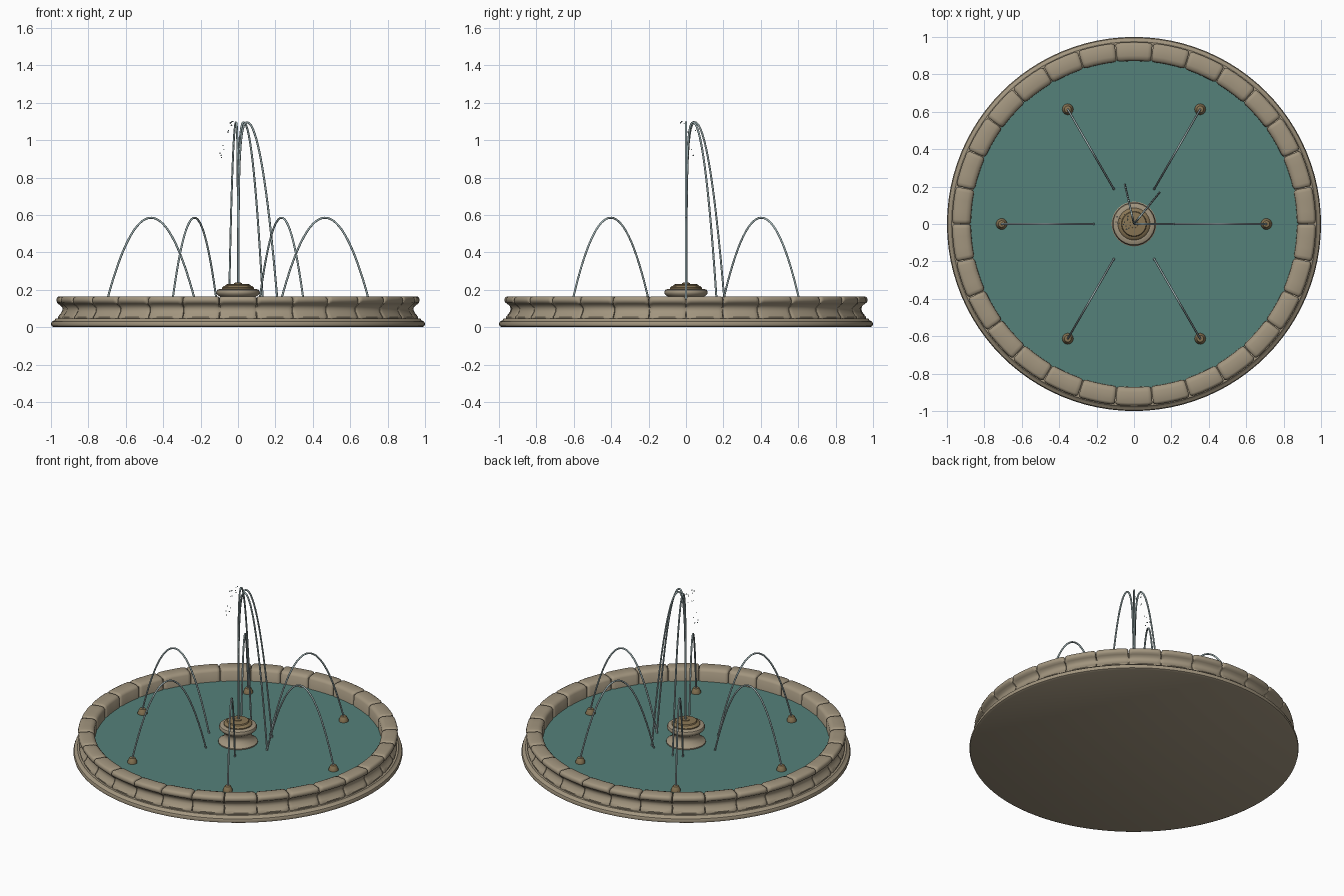
import bpy, bmesh, math, random
from mathutils import Vector

random.seed(4)
cube = bpy.data.objects.get("Cube")
if cube:
    bpy.data.objects.remove(cube, do_unlink=True)


def material(name, rgb, rough=0.7):
    m = bpy.data.materials.new(name)
    m.use_nodes = True
    m.diffuse_color = (*rgb, 1)
    bsdf = m.node_tree.nodes["Principled BSDF"]
    bsdf.inputs["Base Color"].default_value = (*rgb, 1)
    bsdf.inputs["Roughness"].default_value = rough
    return m


STONE = material("stone", (0.36, 0.30, 0.21))
BRONZE = material("bronze", (0.25, 0.18, 0.09))
WATER = material("pool water", (0.09, 0.22, 0.195), 0.3)
JET = material("jet water", (0.36, 0.46, 0.47), 0.3)


def finish(name, bm, mat, angle=40):
    bmesh.ops.recalc_face_normals(bm, faces=bm.faces)
    me = bpy.data.meshes.new(name)
    bm.to_mesh(me)
    bm.free()
    me.materials.append(mat)
    ob = bpy.data.objects.new(name, me)
    bpy.context.scene.collection.objects.link(ob)
    bpy.ops.object.select_all(action="DESELECT")
    ob.select_set(True)
    bpy.context.view_layer.objects.active = ob
    bpy.ops.object.shade_smooth_by_angle(angle=math.radians(angle))
    return ob


def polar(r, a, z):
    return Vector((r * math.cos(a), r * math.sin(a), z))


def lathe(name, profile, mat, segs=32, centre=(0, 0, 0)):
    """Turn a bottom-to-top (radius, height) profile, capped at both ends."""
    bm = bmesh.new()
    c = Vector(centre)
    rings = [[bm.verts.new(c + polar(r, math.tau * i / segs, z)) for i in range(segs)]
             for r, z in profile]
    for lo, hi in zip(rings, rings[1:]):
        for i in range(segs):
            j = (i + 1) % segs
            bm.faces.new((lo[i], lo[j], hi[j], hi[i]))
    bm.faces.new(rings[0][::-1])
    bm.faces.new(rings[-1])
    return finish(name, bm, mat)


def tube(name, points, radius, mat):
    """Round tube through a list of points."""
    cu = bpy.data.curves.new(name, "CURVE")
    cu.dimensions = "3D"
    cu.bevel_depth = radius
    cu.bevel_resolution = 2
    cu.use_fill_caps = True
    sp = cu.splines.new("POLY")
    sp.points.add(len(points) - 1)
    for p, co in zip(sp.points, points):
        p.co = (*co, 1)
    cu.materials.append(mat)
    ob = bpy.data.objects.new(name, cu)
    bpy.context.scene.collection.objects.link(ob)


# Round base slab with a softened edge
lathe("base_slab", [(0.985, 0), (0.997, 0.006), (1.0, 0.018), (0.995, 0.03),
                    (0.982, 0.036), (0.975, 0.045)], STONE, 96)

# Coping blocks: cove-moulded section swept in short arcs, ends pinched at the joints
BLOCKS = 30
SECTION = [(0.87, 0.04), (0.962, 0.04), (0.964, 0.055), (0.952, 0.068), (0.941, 0.085),
           (0.938, 0.1), (0.943, 0.114), (0.956, 0.125), (0.968, 0.132), (0.972, 0.145),
           (0.968, 0.159), (0.957, 0.165), (0.9, 0.165), (0.883, 0.16), (0.872, 0.148)]
STEPS = [(0.01, 0.009), (0.05, 0.002), (0.12, 0), (0.35, 0),
         (0.65, 0), (0.88, 0), (0.95, 0.002), (0.99, 0.009)]
bm = bmesh.new()
for b in range(BLOCKS):
    rings = []
    for t, pinch in STEPS:
        a = math.tau * (b + t) / BLOCKS
        ring = []
        for r, z in SECTION:
            k = 1 - pinch / 0.05
            ring.append(bm.verts.new(polar(0.92 + (r - 0.92) * k, a, z - pinch * (z > 0.1))))
        rings.append(ring)
    n = len(SECTION)
    for p, q in zip(rings, rings[1:]):
        for i in range(n):
            j = (i + 1) % n
            bm.faces.new((p[i], p[j], q[j], q[i]))
    bm.faces.new(rings[0])
    bm.faces.new(rings[-1])
finish("coping_blocks", bm, STONE, 50)

# Inner lining that closes the joints, and the pool surface
bm = bmesh.new()
loops = [[bm.verts.new(polar(r, math.tau * i / 96, z)) for i in range(96)]
         for r, z in [(0.885, 0.04), (0.93, 0.04), (0.93, 0.15), (0.885, 0.15)]]
for k in range(4):
    p, q = loops[k], loops[(k + 1) % 4]
    for i in range(96):
        j = (i + 1) % 96
        bm.faces.new((p[i], p[j], q[j], q[i]))
finish("joint_core", bm, STONE)
lathe("pool_surface", [(0.88, 0.05), (0.88, 0.085)], WATER, 96)

# Central pedestal with its bronze cap
lathe("pedestal", [(0.12, 0.06), (0.12, 0.092), (0.105, 0.102), (0.088, 0.12), (0.082, 0.14),
                   (0.088, 0.157), (0.104, 0.168), (0.114, 0.178), (0.116, 0.188),
                   (0.111, 0.199), (0.098, 0.204), (0.09, 0.205)], STONE)
lathe("pedestal_cap", [(0.086, 0.2), (0.086, 0.211), (0.078, 0.219), (0.068, 0.222),
                       (0.064, 0.229), (0.03, 0.232)], BRONZE)
lathe("centre_nozzle", [(0.024, 0.225), (0.022, 0.236), (0.012, 0.238)], BRONZE, 16)

# Six bronze nozzles, each throwing an arc towards the middle
for k in range(6):
    a = math.tau * k / 6
    lathe(f"nozzle_{k + 1}", [(0.03, 0.075), (0.03, 0.09), (0.025, 0.104), (0.018, 0.118),
                              (0.01, 0.12)], BRONZE, 16, polar(0.708, a, 0))
    path = []
    for i in range(33):
        r = 0.708 - 0.494 * i / 32
        path.append(polar(r, a, 0.585 - 8.0 * (r - 0.465) ** 2))
    tube(f"side_jet_{k + 1}", path, 0.0055, JET)

# Three tall centre jets: steep climb, then a falling parabola
for k, deg in enumerate((0, 51, 103)):
    a = math.radians(deg)
    path = []
    for i in range(20):
        t = i / 20
        path.append(polar(0.045 * t ** 3 + 0.003, a, 0.23 + 0.865 * (1 - (1 - t) ** 2)))
    for i in range(25):
        d = 0.168 * i / 24
        path.append(polar(0.048 + d, a, 1.095 - 36 * d * d))
    tube(f"centre_jet_{k + 1}", path, 0.0055, JET)

# Loose spray beside the top of the centre jets
bm = bmesh.new()
for i in range(14):
    fall = random.random() ** 2
    spot = Vector((-0.03 - 0.075 * fall + random.uniform(-0.01, 0.01),
                   random.uniform(-0.05, 0.05), 1.1 - 0.22 * fall))
    drop = bmesh.ops.create_icosphere(bm, subdivisions=1, radius=random.uniform(0.003, 0.005))
    bmesh.ops.translate(bm, verts=drop["verts"], vec=spot)
finish("spray_drops", bm, JET, 80)
